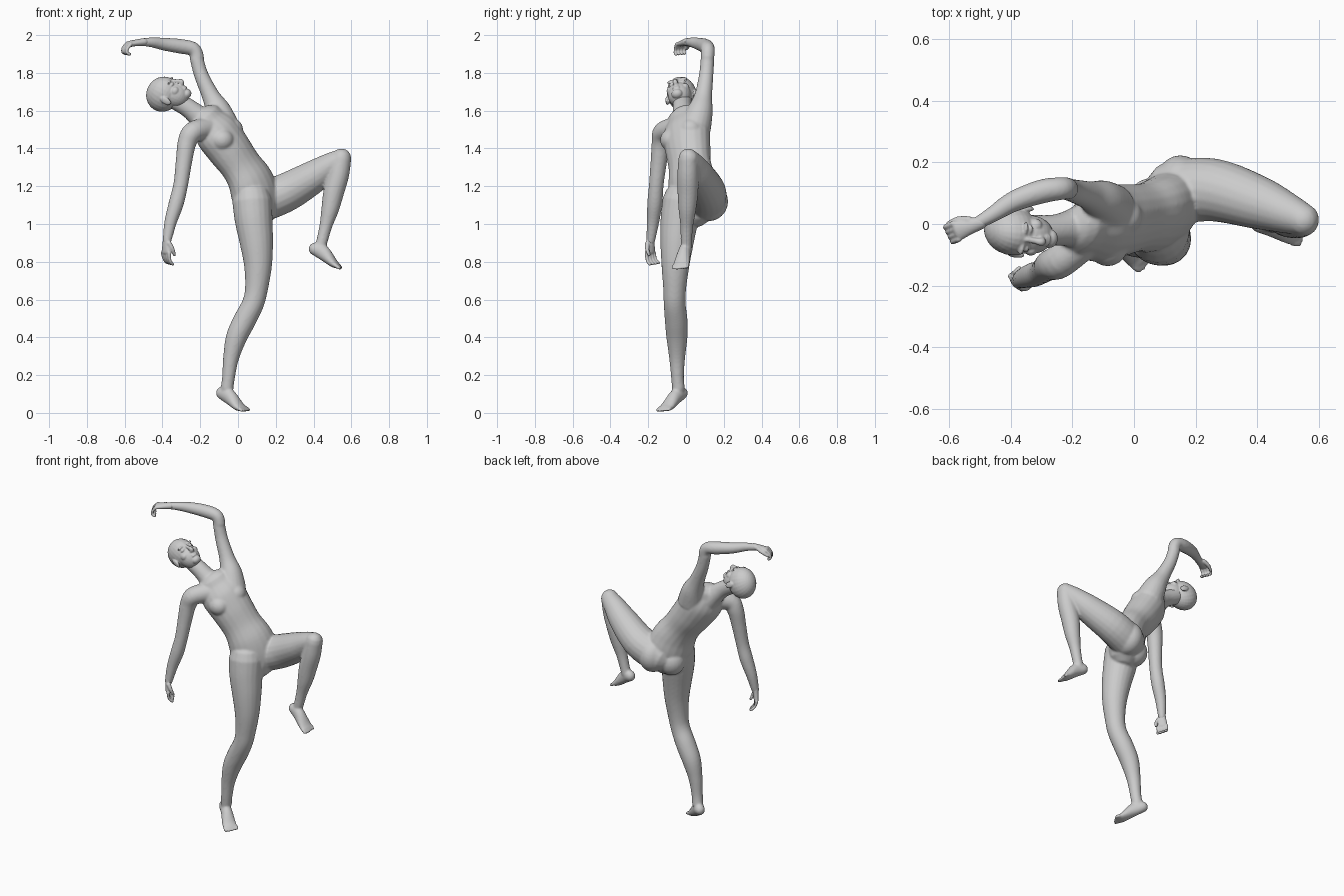
import bpy
import bmesh
from math import sin, cos, pi, radians
from mathutils import Vector, Matrix

default = bpy.data.objects.get("Cube")
if default:
    bpy.data.objects.remove(default, do_unlink=True)

# One plain clay colour
clay = bpy.data.materials.new("clay_grey")
clay.use_nodes = True
clay.diffuse_color = (0.6, 0.6, 0.6, 1)
shader = clay.node_tree.nodes["Principled BSDF"]
shader.inputs["Base Color"].default_value = clay.diffuse_color
shader.inputs["Roughness"].default_value = 0.7


def spline(a, b, c, d, t):
    """Smooth interpolation between stations b and c."""
    return [0.5 * (2 * q + (r - p) * t + (2 * p - 5 * q + 4 * r - s) * t * t
                   + (3 * q - p - 3 * r + s) * t ** 3)
            for p, q, r, s in zip(a, b, c, d)]


def loft(bm, stations, side=(0, 1, 0), steps=5, sides=20):
    """Closed tube through (x, y, z, half width, half depth) with round ends."""
    pts = [tuple(s) if len(s) > 4 else tuple(s) + (s[3],) for s in stations]
    pts = [pts[0]] + pts + [pts[-1]]
    path = []
    for i in range(1, len(pts) - 2):
        path += [spline(*pts[i - 1:i + 3], k / steps) for k in range(steps)]
    path.append(pts[-1])

    centres = [Vector(p[:3]) for p in path]
    last = len(path) - 1
    frames = []
    for i, p in enumerate(path):
        tangent = (centres[min(i + 1, last)] - centres[max(i - 1, 0)]).normalized()
        u = Vector(side)
        u = (u - tangent * u.dot(tangent)).normalized()
        frames.append((centres[i], tangent, u, tangent.cross(u), p[3], p[4]))

    # Rounded caps
    def cap(frame, sign):
        c, t, u, v, a, b = frame
        return [(c + t * sign * min(a, b) * sin(k), t, u, v, a * cos(k), b * cos(k))
                for k in (radians(30), radians(55), radians(78))]
    frames = cap(frames[0], -1)[::-1] + frames + cap(frames[-1], 1)

    rings = []
    for c, t, u, v, a, b in frames:
        rings.append([bm.verts.new(c + u * a * cos(k) + v * b * sin(k))
                      for k in (2 * pi * j / sides for j in range(sides))])
    for low, high in zip(rings, rings[1:]):
        for j in range(sides):
            n = (j + 1) % sides
            bm.faces.new((low[j], low[n], high[n], high[j]))
    bm.faces.new(rings[0][::-1])
    bm.faces.new(rings[-1])


def blob(bm, centre, radii, axes=None):
    """Ellipsoid along the given axes."""
    rot = Matrix(axes).transposed().to_4x4() if axes else Matrix.Identity(4)
    size = Matrix.Diagonal((*radii, 1))
    bmesh.ops.create_uvsphere(bm, u_segments=24, v_segments=16, radius=1,
                              matrix=Matrix.Translation(centre) @ rot @ size)


def finish(bm, name, voxel, smoothing):
    """Fuse the overlapping volumes into one smooth skin."""
    bmesh.ops.recalc_face_normals(bm, faces=bm.faces)
    mesh = bpy.data.meshes.new(name)
    bm.to_mesh(mesh)
    bm.free()
    mesh.materials.append(clay)
    obj = bpy.data.objects.new(name, mesh)
    bpy.context.collection.objects.link(obj)
    fuse = obj.modifiers.new("fuse", "REMESH")
    fuse.mode = "VOXEL"
    fuse.voxel_size = voxel
    fuse.use_smooth_shade = True
    soften = obj.modifiers.new("soften", "SMOOTH")
    soften.factor = 0.5
    soften.iterations = smoothing
    return obj


def foot(bm, heel, instep, ball, toes, side):
    """Heel, arch and five toes."""
    heel, instep, ball, toes = map(Vector, (heel, instep, ball, toes))
    side = Vector(side).normalized()
    loft(bm, [(*heel, .032, .034), (*instep, .034, .040),
              (*ball, .043, .024), (*ball.lerp(toes, .5), .043, .016)], side)
    ahead = (toes - ball).normalized()
    for i in range(5):
        root = ball.lerp(toes, .5) + side * (i - 2) * .018
        tip = root + ahead * (.026 - .003 * abs(i - 1))
        loft(bm, [(*root, .011), (*tip, .009)], side, sides=10)


def hand(name, wrist, ahead, thumb_side, palm, curls):
    """Palm, four curled fingers and a thumb."""
    bm = bmesh.new()
    wrist = Vector(wrist)
    d, across, inward = (Vector(v).normalized() for v in (ahead, thumb_side, palm))
    loft(bm, [(*(wrist - d * .02), .022, .020), (*(wrist + d * .02), .026, .018),
              (*(wrist + d * .06), .033, .015)], across)
    for i in range(4):
        p = wrist + d * .066 + across * (.026 - .0175 * i)
        joints = [(*p, .0105)]
        for length, curl in zip((.029, .022, .017), curls):
            k = radians(curl + 4 * i)
            p = p + (d * cos(k) + inward * sin(k)) * length
            joints.append((*p, .0085))
        loft(bm, joints, across, steps=3, sides=10)
    base = wrist + d * .015 + across * .02
    mid = base + d * .03 + across * .014 + inward * .014
    tip = mid + d * .03 + inward * .016
    loft(bm, [(*base, .014), (*mid, .011), (*tip, .008)], inward, sides=10)
    finish(bm, name, .004, 2)


# ---- Body: trunk twisted toward the model's left ----
body = bmesh.new()
lateral = (.62, .74, .25)
loft(body, [(.095, .03, 1.08, .125, .10), (.09, .04, 1.15, .145, .108),
            (.065, .03, 1.23, .138, .105), (.015, .02, 1.31, .122, .098),
            (-.05, .01, 1.40, .128, .108), (-.115, 0, 1.49, .135, .105),
            (-.155, -.01, 1.55, .105, .075)], lateral)
# Bust and seat
blob(body, (-.085, -.075, 1.445), (.064, .062, .06))
blob(body, (-.035, .025, 1.50), (.062, .062, .06))
blob(body, (.06, .065, 1.085), (.085, .085, .09))
blob(body, (.15, .12, 1.12), (.085, .103, .105))
# Neck
loft(body, [(-.17, -.01, 1.535, .075), (-.215, -.015, 1.575, .058),
            (-.265, -.02, 1.615, .050), (-.34, -.02, 1.66, .050)])

# Lowered right arm
loft(body, [(-.17, -.06, 1.505, .06), (-.24, -.12, 1.485, .056),
            (-.27, -.132, 1.43, .050), (-.285, -.143, 1.34, .044),
            (-.303, -.157, 1.21, .039), (-.327, -.165, 1.11, .040),
            (-.357, -.175, 1.01, .033), (-.376, -.187, .91, .023)])
# Raised left arm
loft(body, [(-.08, .05, 1.52, .085), (-.105, .075, 1.60, .068),
            (-.145, .092, 1.68, .047), (-.195, .107, 1.79, .038),
            (-.22, .114, 1.88, .036)], (1, 0, 0))
loft(body, [(-.215, .114, 1.88, .036), (-.235, .115, 1.925, .037),
            (-.30, .105, 1.94, .039), (-.39, .073, 1.952, .034),
            (-.46, .03, 1.962, .026), (-.515, -.002, 1.962, .020)])

# Standing right leg
loft(body, [(.075, -.02, 1.12, .105), (.083, -.035, 1.02, .100),
            (.098, -.048, .90, .088), (.106, -.056, .78, .074),
            (.098, -.06, .66, .061), (.080, -.06, .58, .058),
            (.035, -.052, .49, .060), (-.008, -.048, .40, .056),
            (-.037, -.047, .29, .042), (-.050, -.045, .19, .034),
            (-.058, -.04, .13, .034)])
blob(body, (.107, -.068, .61), (.036, .04, .05))
foot(body, (-.085, -.022, .105), (-.045, -.055, .085),
     (.002, -.096, .036), (.045, -.128, .011), (.63, .77, 0))

# Lifted left leg
loft(body, [(.14, .105, 1.12, .105), (.26, .11, 1.17, .102),
            (.40, .07, 1.25, .087), (.49, .037, 1.31, .068),
            (.547, .015, 1.345, .053)])
loft(body, [(.548, .012, 1.348, .052), (.532, .01, 1.26, .056),
            (.507, .01, 1.17, .055), (.488, .007, 1.08, .047),
            (.465, .004, .99, .034), (.445, .002, .91, .030),
            (.435, .002, .875, .030)])
foot(body, (.406, .004, .868), (.448, -.008, .850),
     (.503, -.022, .795), (.545, -.032, .765), (.2, .97, .02))
finish(body, "body", .007, 5)

# ---- Head: tilted sideways, face turned upward ----
head = bmesh.new()
centre = Vector((-.383, -.025, 1.688))
front = Vector((.45, -.30, .84)).normalized()
crown = Vector((-.93, .10, .36))
crown = (crown - front * crown.dot(front)).normalized()
left = crown.cross(front)
axes = (left, front, crown)


def at(side, ahead, up):
    return centre + left * side + front * ahead + crown * up


blob(head, at(0, -.008, .012), (.078, .096, .088), axes)
blob(head, at(0, .022, -.045), (.062, .066, .075), axes)
blob(head, at(0, .058, -.098), (.030, .026, .024), axes)
# Nose and lips
loft(head, [(*at(0, .084, .005), .009), (*at(0, .094, -.022), .010),
            (*at(0, .103, -.042), .013), (*at(0, .086, -.048), .015)], left, sides=12)
for up in (-.068, -.078):
    blob(head, at(0, .082, up), (.021, .009, .006), axes)
# Brows, eyes, cheeks and ears
for s in (-1, 1):
    blob(head, at(s * .032, .077, .012), (.024, .012, .008), axes)
    blob(head, at(s * .031, .072, -.008), (.015, .012, .009), axes)
    blob(head, at(s * .040, .050, -.038), (.022, .026, .022), axes)
    blob(head, at(s * .079, -.008, -.022), (.009, .019, .031), axes)
finish(head, "head", .004, 2)

# ---- Hands ----
hand("left_hand", (-.515, -.002, 1.962), (-.93, -.33, -.12), (-.3, .9, .1),
     (-.15, -.1, -1), (45, 90, 140))
hand("right_hand", (-.377, -.188, .912), (-.06, -.02, -1), (.65, -.75, 0),
     (.75, .65, 0), (8, 28, 52))
